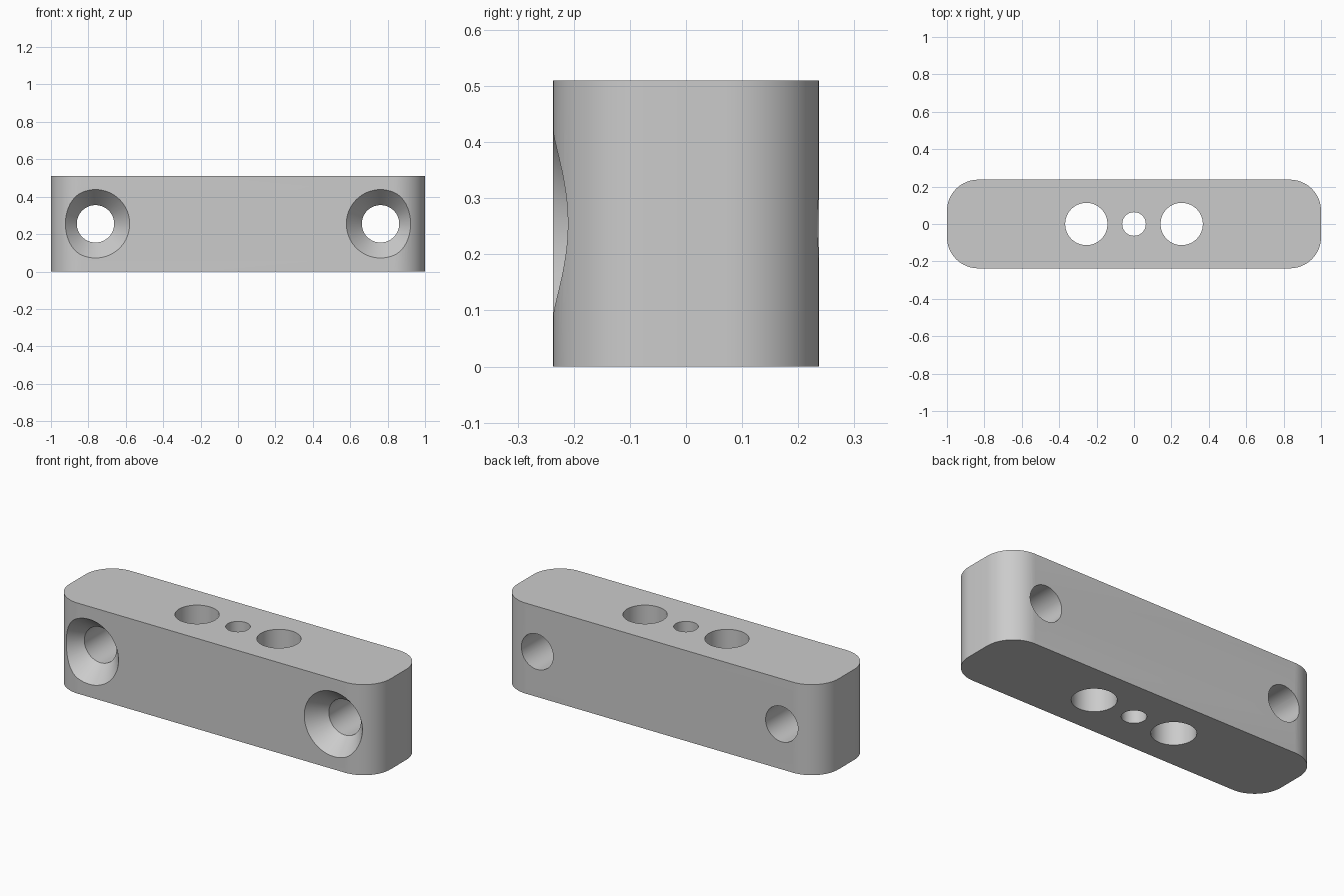
import bpy
import math

if "Cube" in bpy.data.objects:
    bpy.data.objects.remove(bpy.data.objects["Cube"], do_unlink=True)

HALF_X, HALF_Y, HEIGHT, CORNER = 1.0, 0.237, 0.51, 0.167
MID_Z = HEIGHT / 2

grey = bpy.data.materials.new("plain grey")
grey.use_nodes = True
colour = (0.6, 0.6, 0.6, 1)
grey.diffuse_color = colour
grey.node_tree.nodes["Principled BSDF"].inputs["Base Color"].default_value = colour


def mesh_object(name, verts, faces):
    mesh = bpy.data.meshes.new(name)
    mesh.from_pydata(verts, [], faces)
    mesh.materials.append(grey)
    obj = bpy.data.objects.new(name, mesh)
    bpy.context.collection.objects.link(obj)
    return obj


def loft(name, rings):
    """Closed solid through a list of equal rings of points."""
    n = len(rings[0])
    faces = [list(range(n))[::-1], [(len(rings) - 1) * n + i for i in range(n)]]
    for r in range(len(rings) - 1):
        for i in range(n):
            j = (i + 1) % n
            faces.append([r * n + i, r * n + j, (r + 1) * n + j, (r + 1) * n + i])
    return mesh_object(name, [p for ring in rings for p in ring], faces)


def turned(name, profile, x, along_y, sides=64):
    """Round cutter from (position, radius) pairs along z or y."""
    rings = []
    for pos, rad in profile:
        ring = []
        for i in range(sides):
            a = math.tau * i / sides
            u, v = rad * math.cos(a), rad * math.sin(a)
            ring.append((x + u, pos, MID_Z - v) if along_y else (x + u, v, pos))
        rings.append(ring)
    return loft(name, rings)


# Bar body with rounded vertical corners
outline = []
for k, (sx, sy) in enumerate([(1, 1), (-1, 1), (-1, -1), (1, -1)]):
    for i in range(17):
        a = math.pi / 2 * (k + i / 16)
        outline.append((sx * (HALF_X - CORNER) + CORNER * math.cos(a),
                        sy * (HALF_Y - CORNER) + CORNER * math.sin(a)))
body = loft("bar_body", [[(x, y, z) for x, y in outline] for z in (0, HEIGHT)])

# Vertical through holes
through = [(-0.1, 1), (HEIGHT + 0.1, 1)]
cutters = [turned("hole_cutter", [(z, rad) for z, _ in through], x, False)
           for x, rad in ((-0.255, 0.113), (0, 0.063), (0.255, 0.113))]

# Countersunk screw holes, front to back
RIM, BORE, DEPTH = 0.183, 0.1, 0.1
slope = (RIM - BORE) / DEPTH
screw = [(-HALF_Y - 0.05, RIM + 0.05 * slope), (-HALF_Y + DEPTH, BORE), (HALF_Y + 0.1, BORE)]
cutters += [turned("screw_cutter", screw, x, True) for x in (-0.762, 0.762)]

bpy.context.view_layer.objects.active = body
body.select_set(True)
for cutter in cutters:
    cutter.hide_render = True
    mod = body.modifiers.new("cut", "BOOLEAN")
    mod.object = cutter
    mod.operation = "DIFFERENCE"
    mod.solver = "EXACT"
    bpy.ops.object.modifier_apply(modifier=mod.name)
for cutter in cutters:
    bpy.data.objects.remove(cutter, do_unlink=True)

# Smooth round walls, crisp rims
bpy.ops.object.select_all(action="DESELECT")
body.select_set(True)
bpy.ops.object.shade_smooth_by_angle(angle=math.radians(25))
